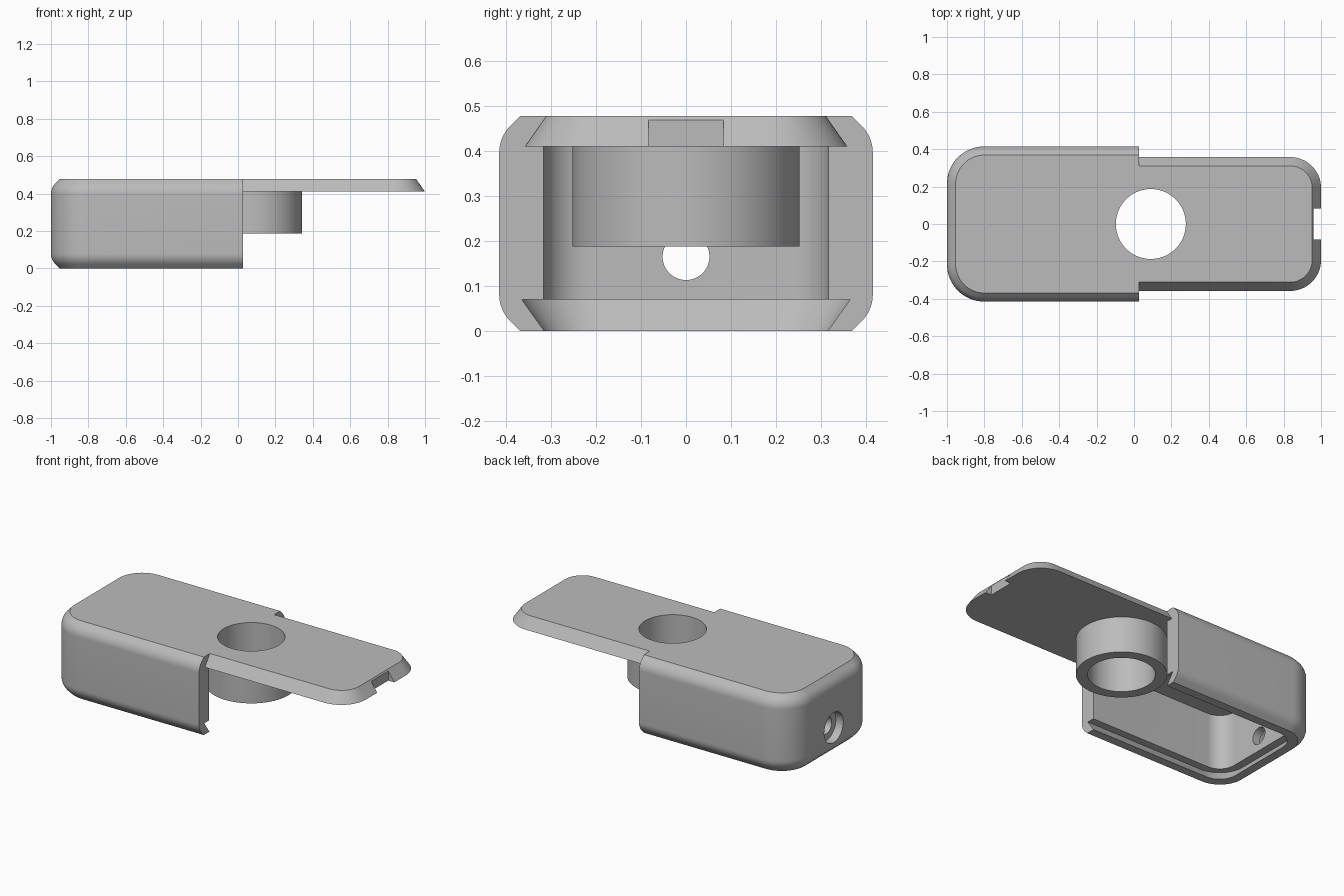
import bpy, bmesh, math

cube = bpy.data.objects.get("Cube")
if cube:
    bpy.data.objects.remove(cube, do_unlink=True)

grey = bpy.data.materials.new("plain_grey")
grey.use_nodes = True
COLOUR = (0.5, 0.5, 0.5, 1)
grey.diffuse_color = COLOUR
grey.node_tree.nodes["Principled BSDF"].inputs["Base Color"].default_value = COLOUR

HEIGHT, PLATE, END = 0.477, 0.41, 0.027


def outline(square_x, round_x, half_y, radius, steps=16):
    """Rectangle outline with its two corners at round_x rounded."""
    side = 1 if round_x > square_x else -1
    cx, cy = round_x - side * radius, half_y - radius
    pts = [(square_x, -half_y)]
    for sign in (-1, 1):
        for i in range(steps + 1):
            a = math.pi / 2 * i / steps
            if sign < 0:
                a = math.pi / 2 - a
            pts.append((cx + side * radius * math.cos(a), sign * (cy + radius * math.sin(a))))
    pts.append((square_x, half_y))
    return pts


def loft(name, layers):
    """Solid through a stack of (z, outline) layers."""
    bm = bmesh.new()
    rings = [[bm.verts.new((x, y, z)) for x, y in pts] for z, pts in layers]
    n = len(rings[0])
    for low, high in zip(rings, rings[1:]):
        for i in range(n):
            j = (i + 1) % n
            bm.faces.new((low[i], low[j], high[j], high[i]))
    bm.faces.new(rings[0][::-1])
    bm.faces.new(rings[-1])
    bmesh.ops.recalc_face_normals(bm, faces=bm.faces)
    mesh = bpy.data.meshes.new(name)
    bm.to_mesh(mesh)
    bm.free()
    mesh.materials.append(grey)
    obj = bpy.data.objects.new(name, mesh)
    bpy.context.collection.objects.link(obj)
    return obj


def cylinder(name, radius, depth, location, tilt=0):
    bpy.ops.mesh.primitive_cylinder_add(vertices=96, radius=radius, depth=depth,
                                        location=location, rotation=(0, tilt, 0))
    obj = bpy.context.object
    obj.name = name
    obj.data.materials.append(grey)
    return obj


def combine(target, other, operation):
    """Apply a boolean and remove the helper."""
    mod = target.modifiers.new("combine", "BOOLEAN")
    mod.operation, mod.solver, mod.object = operation, "EXACT", other
    bpy.context.view_layer.objects.active = target
    bpy.ops.object.modifier_apply(modifier=mod.name)
    bpy.data.objects.remove(other, do_unlink=True)


# Outer shell: upright walls with a rounded, chamfered rim above and below
CHAMFER, ROUND = 0.022, 0.083
rim = [(0, CHAMFER + ROUND * (1 - math.cos(math.pi / 4)))]
for i in range(9):
    a = math.pi / 4 * (1 - i / 8)
    rim.append((CHAMFER + ROUND * (math.sin(math.pi / 4) - math.sin(a)),
                ROUND * (1 - math.cos(a))))
rows = rim + [(HEIGHT - z, inset) for z, inset in reversed(rim)]
case = loft("sliding_case", [
    (z, outline(END, -1 + d, 0.415 - d, 0.2 - d)) for z, d in rows])

# Dovetail groove at the open bottom, then the cavity
groove = loft("groove_cutter", [
    (z, outline(0.3, -0.95 + d, 0.365 - d, 0.165 - d))
    for z, d in ((-0.07, 0.1), (0.07, 0))])
combine(case, groove, "DIFFERENCE")
cavity = loft("cavity_cutter", [
    (z, outline(0.3, -0.9, 0.317, 0.1)) for z in (0.04, PLATE)])
combine(case, cavity, "DIFFERENCE")

# Dovetail tongue continuing the top plate, with its end notch
tongue = loft("tongue", [
    (z, outline(-0.2, 1 - d, 0.358 - d, 0.165 - d))
    for z, d in ((PLATE, 0), (HEIGHT, 0.047))])
notch = loft("notch_cutter", [
    (z, [(0.959, -0.083), (1.2, -0.083), (1.2, 0.083), (0.959, 0.083)])
    for z in (0.3, 0.6)])
combine(tongue, notch, "DIFFERENCE")
combine(case, tongue, "UNION")

# Collar below the plate and the hole through both
RING_X, RING_BOTTOM, RING_TOP = 0.09, 0.187, 0.44
collar = cylinder("collar", 0.252, RING_TOP - RING_BOTTOM,
                  (RING_X, 0, (RING_TOP + RING_BOTTOM) / 2))
combine(case, collar, "UNION")
combine(case, cylinder("bore_cutter", 0.187, 2, (RING_X, 0, 0)), "DIFFERENCE")

# Stepped hole in the end wall
for radius, depth in ((0.052, 0.4), (0.092, 0.1)):
    drill = cylinder("drill_cutter", radius, depth, (-1, 0, 0.165), math.pi / 2)
    combine(case, drill, "DIFFERENCE")

# Smooth curved walls, keep hard edges
bpy.ops.object.select_all(action="DESELECT")
case.select_set(True)
bpy.context.view_layer.objects.active = case
bpy.ops.object.shade_smooth_by_angle(angle=math.radians(25))
